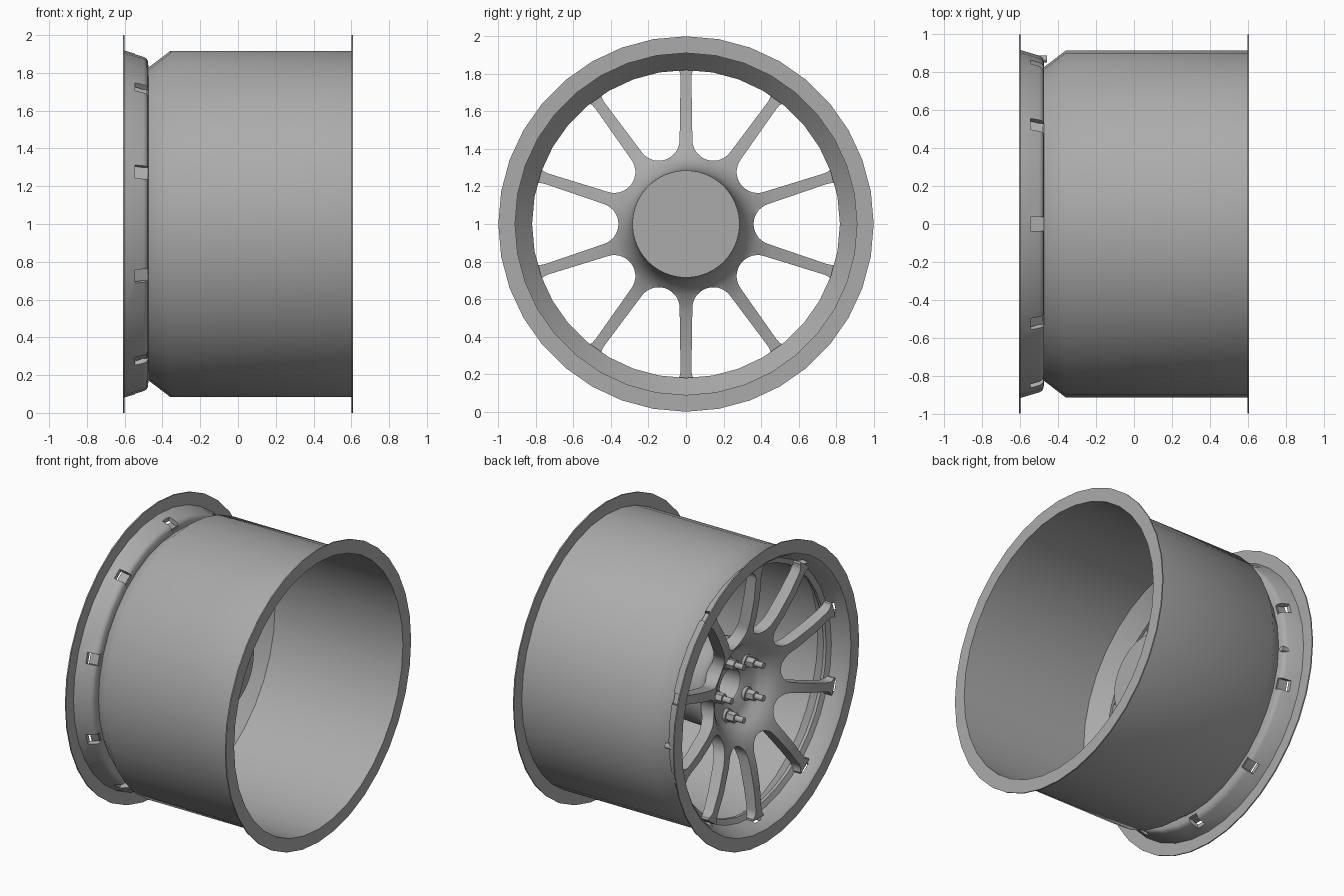
import bpy, bmesh
from math import sin, cos, pi, radians

if "Cube" in bpy.data.objects:
    bpy.data.objects.remove(bpy.data.objects["Cube"])

CZ = 1.0  # height of the wheel axis (axis runs along x)
GREY = bpy.data.materials.new("dark_grey_metal")
GREY.diffuse_color = (.41, .41, .41, 1)
GREY.use_nodes = True
GREY.node_tree.nodes["Principled BSDF"].inputs["Base Color"].default_value = GREY.diffuse_color


def finish(bm, name):
    bmesh.ops.recalc_face_normals(bm, faces=bm.faces[:])
    mesh = bpy.data.meshes.new(name)
    bm.to_mesh(mesh)
    bm.free()
    mesh.materials.append(GREY)
    ob = bpy.data.objects.new(name, mesh)
    bpy.context.collection.objects.link(ob)
    return ob


def lathe(name, profile, steps, closed):
    """Spin (x, r) points around the wheel axis."""
    bm = bmesh.new()
    vs = [bm.verts.new((x, 0, CZ + r)) for x, r in profile]
    es = [bm.edges.new((a, b)) for a, b in zip(vs, vs[1:])]
    if closed:
        es.append(bm.edges.new((vs[-1], vs[0])))
    bmesh.ops.spin(bm, geom=vs + es, cent=(0, 0, CZ), axis=(1, 0, 0),
                   angle=2 * pi, steps=steps, use_merge=False, use_duplicate=False)
    bmesh.ops.remove_doubles(bm, verts=bm.verts[:], dist=1e-5)
    return finish(bm, name)


def prisms(name, items):
    """Extrude each (outline, x0, x1) along x; outlines hold (y, z) from the axis."""
    bm = bmesh.new()
    for outline, x0, x1 in items:
        a = [bm.verts.new((x0, y, CZ + z)) for y, z in outline]
        b = [bm.verts.new((x1, y, CZ + z)) for y, z in outline]
        bm.faces.new(a)
        bm.faces.new(b[::-1])
        for i in range(len(a)):
            j = (i + 1) % len(a)
            bm.faces.new((a[i], b[i], b[j], a[j]))
    return finish(bm, name)


def turn(points, ang):
    """Place (radial, tangential) points at an angle measured from straight up."""
    return [(u * sin(ang) + v * cos(ang), u * cos(ang) - v * sin(ang)) for u, v in points]


def disc(r, n, u=0.0):
    return [(u + r * cos(2 * pi * i / n), r * sin(2 * pi * i / n)) for i in range(n)]


def cut(ob, cutter):
    mod = ob.modifiers.new("cut", 'BOOLEAN')
    mod.operation, mod.solver, mod.object = 'DIFFERENCE', 'EXACT', cutter
    dg = bpy.context.evaluated_depsgraph_get()
    mesh = bpy.data.meshes.new_from_object(ob.evaluated_get(dg))
    ob.modifiers.clear()
    ob.data = mesh
    bpy.data.objects.remove(cutter)


def smooth(ob, deg=32):
    bpy.ops.object.select_all(action='DESELECT')
    ob.select_set(True)
    bpy.context.view_layer.objects.active = ob
    bpy.ops.object.shade_smooth_by_angle(angle=radians(deg))


# rim barrel with both flanges and the front lip
rim = lathe("rim_barrel", [
    (.608, 1), (.608, .911), (-.358, .911), (-.465, .82), (-.485, .82), (-.50, .855),
    (-.595, .898), (-.608, .912), (-.608, 1), (-.60, 1), (-.60, .918), (-.50, .888),
    (-.485, .88), (-.477, .865), (-.474, .828), (-.36, .915), (.60, .915), (.60, 1)], 36, True)

# pockets in the lip behind each spoke end
slot = [(.848, -.036), (.96, -.036), (.96, .036), (.848, .036)]
cut(rim, prisms("slot_cutter", [(turn(slot, i * pi / 5), -.545, -.462) for i in range(10)]))

# hub drum and dished spoke face, one turned body
face = lathe("hub_and_spokes", [
    (-.08, 0), (-.08, .285), (-.22, .29), (-.29, .305), (-.34, .335),
    (-.385, .38), (-.425, .48), (-.46, .66), (-.48, .80), (-.483, .855), (-.548, .855),
    (-.55, .80), (-.537, .65), (-.51, .50), (-.48, .40), (-.455, .34), (-.415, .29),
    (-.375, .255), (-.35, .21), (-.34, .125), (-.33, .112), (-.10, .10), (-.10, 0)], 80, False)

# rounded windows that leave ten spokes
half = pi / 10
w = .034
c = (.36 - w) / (1 - sin(half))
rad = c * sin(half) - w


def side(r, width):
    return (r * cos(half) + width * sin(half), r * sin(half) - width * cos(half))


edge = [side(.78, .029), side(.805, .032), side(.825, .04), side(.84, .055), side(.95, .06)]
arc = [(c + rad * cos(a), rad * sin(a)) for a in
       [pi / 2 + half + (pi - 2 * half) * i / 14 for i in range(15)]]
window = edge[::-1] + arc + [(u, -v) for u, v in edge]
cut(face, prisms("window_cutter",
                 [(turn(window, half + i * pi / 5), -.8, .2) for i in range(10)]))

for ob in (rim, face):
    smooth(ob, 40)

# wheel nuts and studs standing in the dish
lug_angles = [pi / 2 + i * 2 * pi / 5 for i in range(5)]
PCD = .19
for label, r, n, x1, x0 in (("lug_seats", .045, 20, -.33, -.365),
                            ("lug_nuts", .035, 6, -.33, -.42),
                            ("lug_studs", .02, 12, -.33, -.48)):
    smooth(prisms(label, [(turn(disc(r, n, PCD), a), x0, x1) for a in lug_angles]))

# valve stem at the side of the lip
smooth(prisms("valve_stem", [(turn(disc(.018, 12, .872), radians(93)), -.53, -.46)]))
